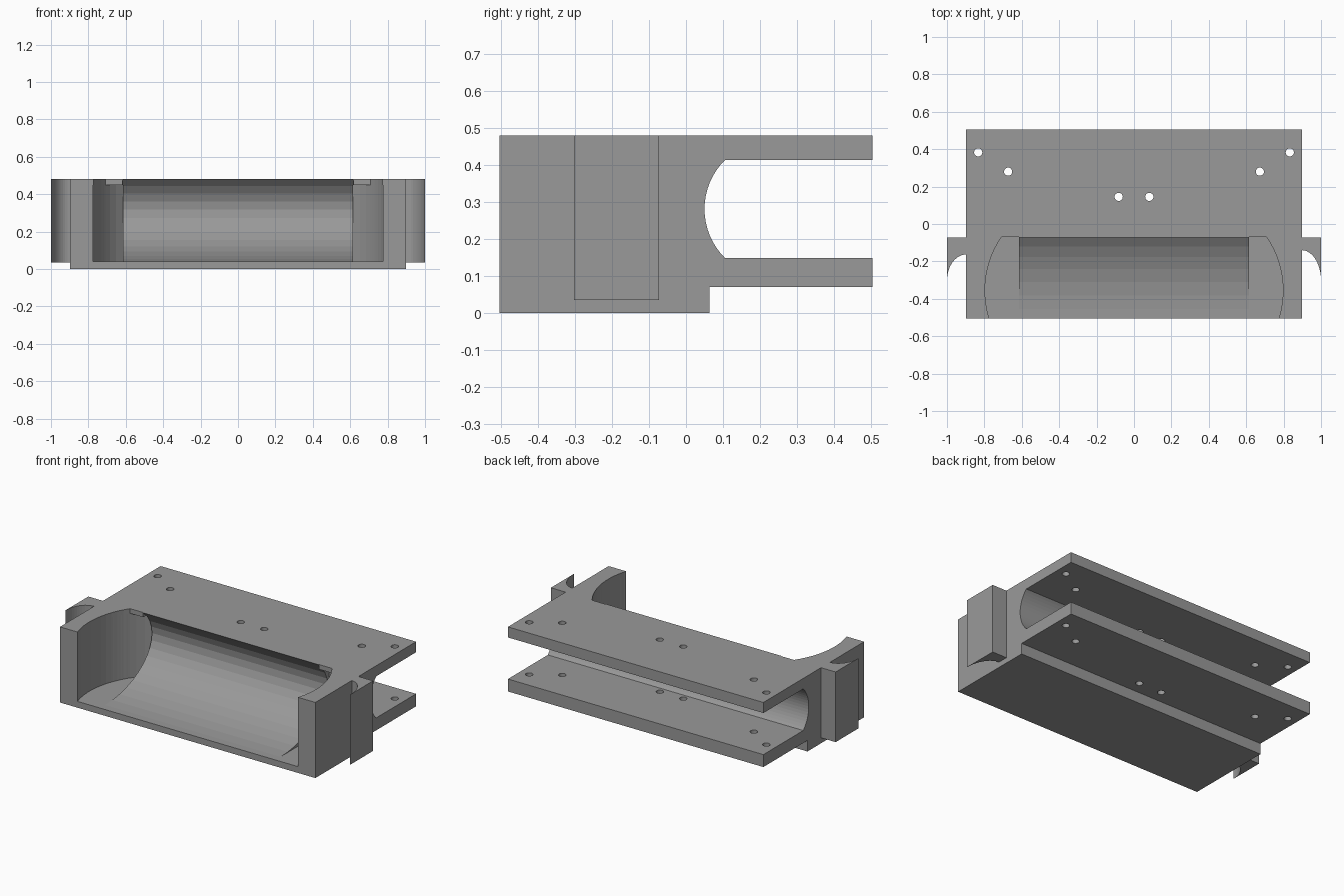
import bpy, bmesh
from math import sin, cos, pi, asin, acos

if "Cube" in bpy.data.objects:
    bpy.data.objects.remove(bpy.data.objects["Cube"])

# Dark grey for the whole model
grey = bpy.data.materials.new("dark_grey")
grey.diffuse_color = (0.32, 0.32, 0.32, 1)
grey.use_nodes = True
grey.node_tree.nodes["Principled BSDF"].inputs["Base Color"].default_value = grey.diffuse_color


def arc(cu, cv, ru, rv, a0, a1, n):
    """Points along an elliptical arc, angles in radians."""
    return [(cu + ru * cos(a0 + (a1 - a0) * i / n),
             cv + rv * sin(a0 + (a1 - a0) * i / n)) for i in range(n + 1)]


def prism(name, pts, lo, hi, axis):
    """Extrude a 2D outline along x (points are y,z) or z (points are x,y)."""
    place = (lambda p, t: (t, p[0], p[1])) if axis == 'x' else (lambda p, t: (p[0], p[1], t))
    bm = bmesh.new()
    a = [bm.verts.new(place(p, lo)) for p in pts]
    b = [bm.verts.new(place(p, hi)) for p in pts]
    bm.faces.new(a)
    bm.faces.new(b[::-1])
    for i in range(len(pts)):
        j = (i + 1) % len(pts)
        bm.faces.new((a[j], a[i], b[i], b[j]))
    bmesh.ops.recalc_face_normals(bm, faces=bm.faces)
    me = bpy.data.meshes.new(name)
    bm.to_mesh(me)
    bm.free()
    me.materials.append(grey)
    ob = bpy.data.objects.new(name, me)
    bpy.context.collection.objects.link(ob)
    return ob


def cut(body, cutter):
    cutter.hide_render = True
    mod = body.modifiers.new("cut", 'BOOLEAN')
    mod.operation = 'DIFFERENCE'
    mod.solver = 'EXACT'
    mod.object = cutter
    bpy.context.view_layer.objects.active = body
    bpy.ops.object.modifier_apply(modifier=mod.name)
    bpy.data.objects.remove(cutter)


# Body: side profile with a rear slot that ends in a round channel
a = asin(0.132 / 0.186)
channel = arc(0.236, 0.281, 0.186, 0.186, pi + a, pi - a, 16)
body = prism("housing_body",
             [(-0.505, 0), (0.063, 0), (0.063, 0.07), (0.505, 0.07), (0.505, 0.149)]
             + channel + [(0.505, 0.413), (0.505, 0.48), (-0.505, 0.48)],
             -0.897, 0.897, 'x')

# Middle trough: scooped rear wall that curls over to a thin lip
top = asin((0.48 - 0.317) / 0.277)
scoop = arc(-0.455, 0.317, 0.472, 0.277, -pi / 2, top, 14)
cut(body, prism("trough_cutter", [(-0.7, 0.04)] + scoop + [(scoop[-1][0], 0.6), (-0.7, 0.6)],
                -0.617, 0.617, 'x'))

# End chambers: upright curved walls, running back beneath the top lip
R, CX, CY, IN = 0.504, 0.293, -0.355, 0.616
for s in (-1, 1):
    a0 = asin((-0.6 - CY) / R)
    deep = arc(CX, CY, R, R, a0, acos((IN - CX) / R), 14)
    open_top = arc(CX, CY, R, R, a0, asin((-0.07 - CY) / R), 14) + [(IN, -0.07)]
    for name, wall, z0, z1 in (("under_lip_cutter", deep, 0.04, 0.45),
                               ("open_top_cutter", open_top, 0.04, 0.60)):
        pts = [(IN, -0.6)] + wall
        cut(body, prism(name, [(s * x, y) for x, y in pts], z0, z1, 'z'))

# Screw holes through both rear plates
for x, y in ((0.833, 0.383), (0.673, 0.28), (0.082, 0.145)):
    for s in (-1, 1):
        cut(body, prism("hole_cutter", arc(s * x, y, 0.022, 0.022, 0, 2 * pi, 20)[:-1],
                        -0.1, 0.6, 'z'))

# Side hooks: tabs with a concave front that ends in a sharp tip
for s, name, ry in ((1, "right_hook", 0.163), (-1, "left_hook", 0.14)):
    curve = arc(0.897, -0.303, 0.103, ry, 0, pi / 2, 12)
    pts = [(0.897, -0.073), (1.0, -0.073)] + curve
    prism(name, [(s * x, y) for x, y in pts], 0.035, 0.48, 'z')
